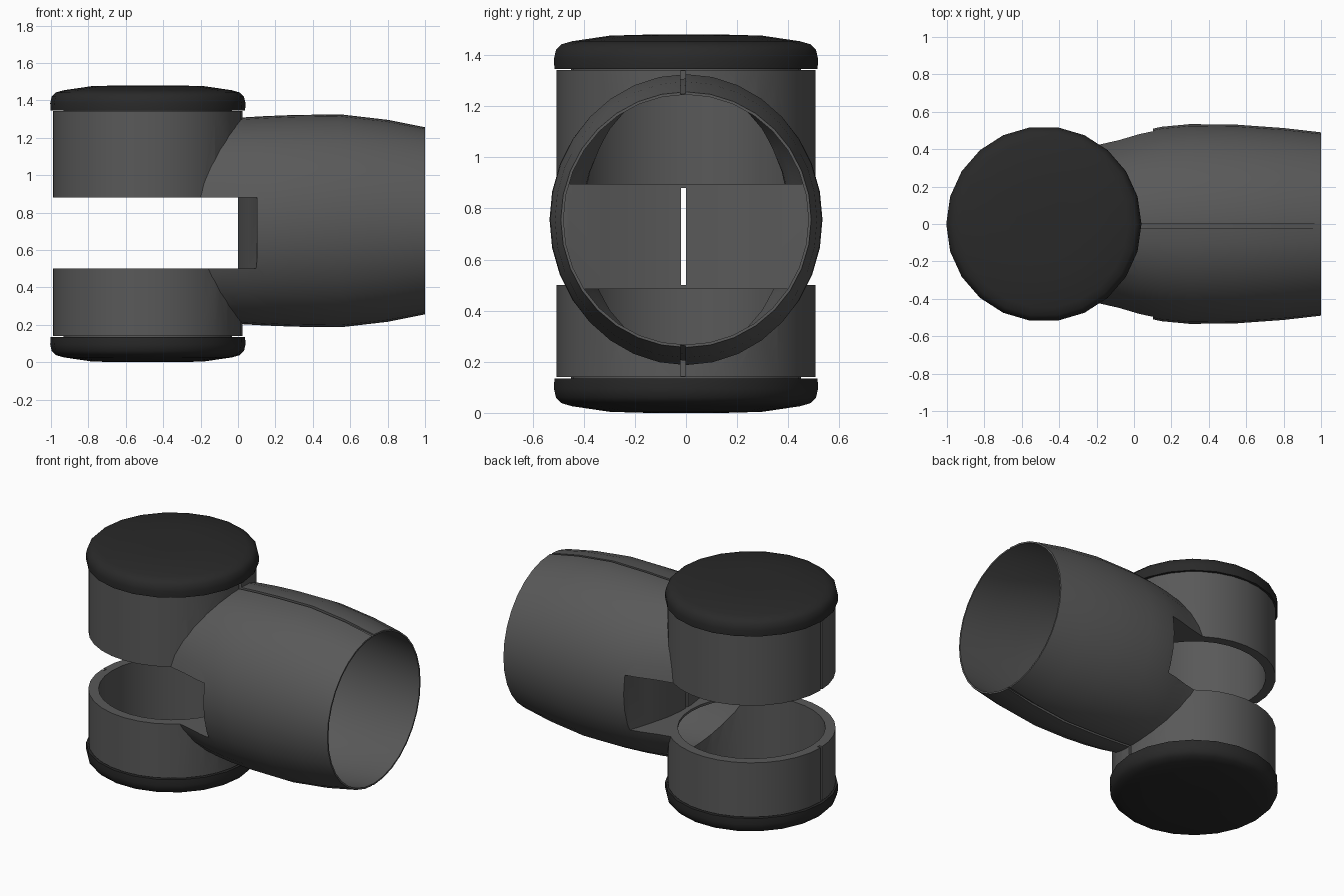
import bpy, bmesh, math

if "Cube" in bpy.data.objects:
    bpy.data.objects.remove(bpy.data.objects["Cube"])

N = 32
CX, CZ = -0.482, 0.756      # pivot axis x, sleeve axis z


def make(name, bm):
    bmesh.ops.recalc_face_normals(bm, faces=bm.faces[:])
    me = bpy.data.meshes.new(name)
    bm.to_mesh(me)
    bm.free()
    ob = bpy.data.objects.new(name, me)
    bpy.context.collection.objects.link(ob)
    return ob


def loft(name, loops):
    """Skin a list of equal-length point loops and close both ends."""
    bm = bmesh.new()
    rings = [[bm.verts.new(p) for p in lp] for lp in loops]
    n = len(rings[0])
    for a, b in zip(rings, rings[1:]):
        for i in range(n):
            j = (i + 1) % n
            bm.faces.new((a[i], a[j], b[j], b[i]))
    bm.faces.new(rings[0])
    bm.faces.new(rings[-1])
    return make(name, bm)


def turned(name, profile, n=N):
    """Solid around the vertical pivot axis from (radius, z) points."""
    return loft(name, [[(CX + r * math.cos(2 * math.pi * i / n),
                         r * math.sin(2 * math.pi * i / n), z)
                        for i in range(n)] for r, z in profile])


def prism(name, pts, z0, z1):
    return loft(name, [[(x, y, z) for x, y in pts] for z in (z0, z1)])


def box(name, x0, x1, y0, y1, z0, z1):
    return prism(name, [(x0, y0), (x1, y0), (x1, y1), (x0, y1)], z0, z1)


def boolean(target, tool, op='DIFFERENCE'):
    mod = target.modifiers.new("bool", 'BOOLEAN')
    mod.operation, mod.object, mod.solver = op, tool, 'EXACT'
    bpy.context.view_layer.objects.active = target
    bpy.ops.object.modifier_apply(modifier=mod.name)
    bpy.data.objects.remove(tool, do_unlink=True)


def sleeve(name, off=0.0, extend=False):
    """Bulged sleeve: (x, half width, half height, wall factor)."""
    secs = [(-.45, .42, .49, 1), (-.2, .435, .525, 1), (-.08, .462, .54, 1),
            (.03, .495, .553, 1), (.15, .52, .56, 1),
            (.3, .534, .566, 1), (.55, .531, .569, 1), (.8, .513, .54, .8),
            (1, .49, .5, .4)]
    if extend:
        secs.append((1.1, .48, .48, .4))
    return loft(name, [[(x, (ry - off * f) * math.cos(2 * math.pi * i / N),
                         CZ + (rz - off * f) * math.sin(2 * math.pi * i / N))
                        for i in range(N)] for x, ry, rz, f in secs])


def slot(name, dx, grow):
    """Gap between the two rings, ending in a bowed wall."""
    half = [(.11, .7), (.1, .46), (.055, .32), (.015, .17), (0, .06)]
    pts = [(x + dx, y) for x, y in half]
    pts += [(x + dx, -y) for x, y in reversed(half)]
    pts += [(-1.3, -.7), (-1.3, .7)]
    return prism(name, pts, .5 - grow, .88 + grow)


# joint body: vertical hub with recessed necks, joined with the sleeve
body = turned("joint_body", [(.45, .06), (.45, .14), (.507, .14),
                             (.507, 1.342), (.45, 1.342), (.45, 1.42)])
boolean(body, sleeve("sleeve_outer"), 'UNION')
boolean(body, slot("slot_cut", 0, 0))

# hollow inside
hollow = sleeve("hollow_cut", .027, True)
boolean(hollow, slot("slot_wall", .02, .015))
boolean(body, hollow)
boolean(body, turned("hub_hollow", [(.445, .02), (.445, 1.46)]))

# seam between the two halves, shallow outside and open in the slot wall
seam = box("seam_cut", -1.2, 1.05, -.021, -.001, .145, 1.337)
boolean(seam, sleeve("seam_sleeve", .017, True))
boolean(seam, turned("seam_hub", [(.485, .0), (.485, 1.5)]))
boolean(body, seam)
boolean(body, box("slit_cut", -.1, .2, -.02, 0, .5, .88))

# hollow end caps that sit over the necks
cap_profile = [(.46, .05), (.46, .135), (.52, .135), (.522, .095),
               (.514, .06), (.492, .038), (.45, .026), (.3, .004), (.15, 0)]
lower = turned("lower_cap", cap_profile, 22)
upper = turned("upper_cap", [(r, 1.48 - z) for r, z in cap_profile], 22)

# colours and shading
for name, grey, angle, obs in (("body_grey", .1, 40, [body]),
                               ("cap_dark", .022, 50, [lower, upper])):
    mat = bpy.data.materials.new(name)
    mat.diffuse_color = (grey, grey, grey, 1)
    mat.use_nodes = True
    mat.node_tree.nodes["Principled BSDF"].inputs["Base Color"].default_value = mat.diffuse_color
    for ob in obs:
        ob.data.materials.clear()
        ob.data.materials.append(mat)
        bpy.ops.object.select_all(action='DESELECT')
        ob.select_set(True)
        bpy.context.view_layer.objects.active = ob
        bpy.ops.object.shade_smooth_by_angle(angle=math.radians(angle))
